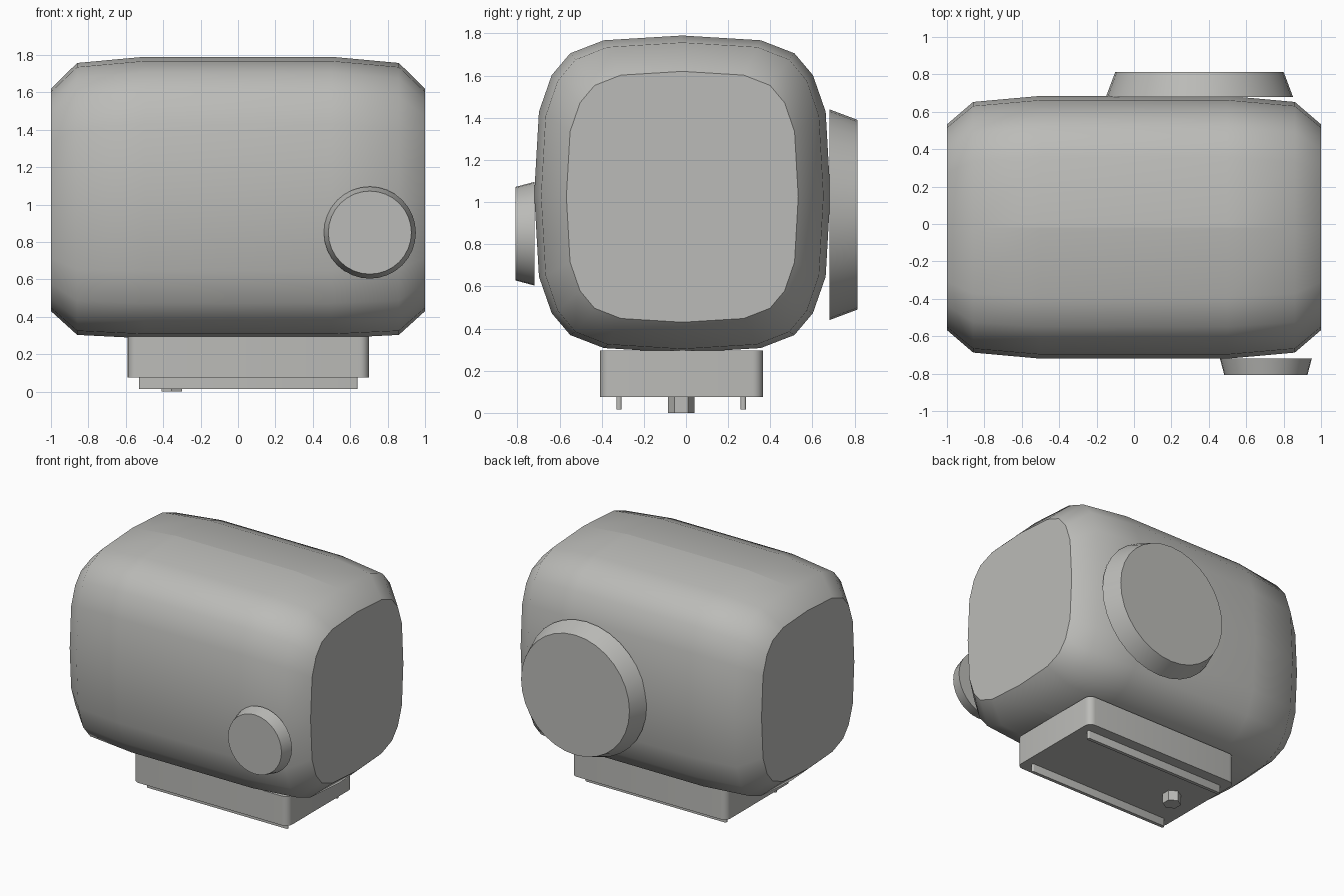
import bpy, bmesh, math
from mathutils import Matrix, Vector

if "Cube" in bpy.data.objects:
    bpy.data.objects.remove(bpy.data.objects["Cube"])

grey = bpy.data.materials.new("light_grey")
grey.diffuse_color = (0.5, 0.5, 0.48, 1)
grey.use_nodes = True
grey.node_tree.nodes["Principled BSDF"].inputs["Base Color"].default_value = grey.diffuse_color


def finish(name, bm):
    bmesh.ops.recalc_face_normals(bm, faces=bm.faces)
    me = bpy.data.meshes.new(name)
    bm.to_mesh(me)
    bm.free()
    me.materials.append(grey)
    ob = bpy.data.objects.new(name, me)
    bpy.context.collection.objects.link(ob)
    return ob


def loft(name, rings):
    """Skin closed rings with smooth sides and flat, sharp-edged caps."""
    bm = bmesh.new()
    vs = [[bm.verts.new(p) for p in r] for r in rings]
    n = len(vs[0])
    for a, b in zip(vs, vs[1:]):
        for i in range(n):
            j = (i + 1) % n
            bm.faces.new((a[i], a[j], b[j], b[i])).smooth = True
    for r in (vs[0], vs[-1]):
        cap = bm.faces.new(r)
        for e in cap.edges:
            e.smooth = False
    return bm, vs


def knob(name, x, z, y0, r0, y1, r1, n=32):
    ring = lambda y, r: [(x + r * math.cos(2 * math.pi * i / n), y,
                          z + r * math.sin(2 * math.pi * i / n)) for i in range(n)]
    finish(name, loft(name, [ring(y0, r0), ring(y1, r1)])[0])


def rounded_block(name, x0, x1, y0, y1, z0, z1, r, seg=5):
    pts = []
    for cx, cy, a0 in ((x1 - r, y1 - r, 0), (x0 + r, y1 - r, 90),
                       (x0 + r, y0 + r, 180), (x1 - r, y0 + r, 270)):
        for i in range(seg + 1):
            a = math.radians(a0 + 90 * i / seg)
            pts.append((cx + r * math.cos(a), cy + r * math.sin(a)))
    finish(name, loft(name, [[(x, y, z) for x, y in pts] for z in (z0, z1)])[0])


# Body: rounded cross-section swept along x, narrowing at both ends
quarter = [(0, 1), (0.53, 0.97), (0.757, 0.888), (0.882, 0.75), (0.968, 0.52), (1, 0)]
half = quarter + [(u, -v) for u, v in quarter[-2::-1]]
section = half + [(-u, v) for u, v in half[-2:0:-1]]
stations = [(1.0, 0.55, 0.595, 1.025), (0.86, 0.67, 0.727, 1.03), (0.5, 0.7025, 0.7525, 1.0375)]
stations = [(-x, a, b, c) for x, a, b, c in stations] + stations[::-1]
bm, vs = loft("body", [[(x, -0.0175 + hy * u, cz + hz * v) for u, v in section]
                       for x, hy, hz, cz in stations])
# Fine seam along the top and bottom centre lines
seam = [e for e in bm.edges
        if all(abs(v.co.y + 0.0175) < 1e-4 and abs(v.co.x) < 0.9 for v in e.verts)]
bmesh.ops.split_edges(bm, edges=seam)
finish("body", bm)

# Large round knob on the back, small one on the front
knob("back_knob", 0.35, 0.94, 0.68, 0.5, 0.813, 0.45)
knob("front_knob", 0.705, 0.85, -0.718, 0.246, -0.808, 0.222)

# Mounting base, two rails and a hexagonal stud beneath
rounded_block("base", -0.59, 0.70, -0.408, 0.365, 0.075, 0.295, 0.05)
for side, y in (("front", -0.318), ("back", 0.272)):
    rounded_block(side + "_rail", -0.53, 0.64, y - 0.0125, y + 0.0125, 0.015, 0.08, 0.01, 3)
bm = bmesh.new()
bmesh.ops.create_cone(bm, cap_ends=True, segments=6, radius1=0.063, radius2=0.063, depth=0.08,
                      matrix=Matrix.Translation((-0.355, -0.0225, 0.04)))
if max(v.co.x for v in bm.verts) > -0.295:
    bmesh.ops.rotate(bm, verts=bm.verts, cent=Vector((-0.355, -0.0225, 0)),
                     matrix=Matrix.Rotation(math.pi / 6, 3, 'Z'))
finish("stud", bm)
